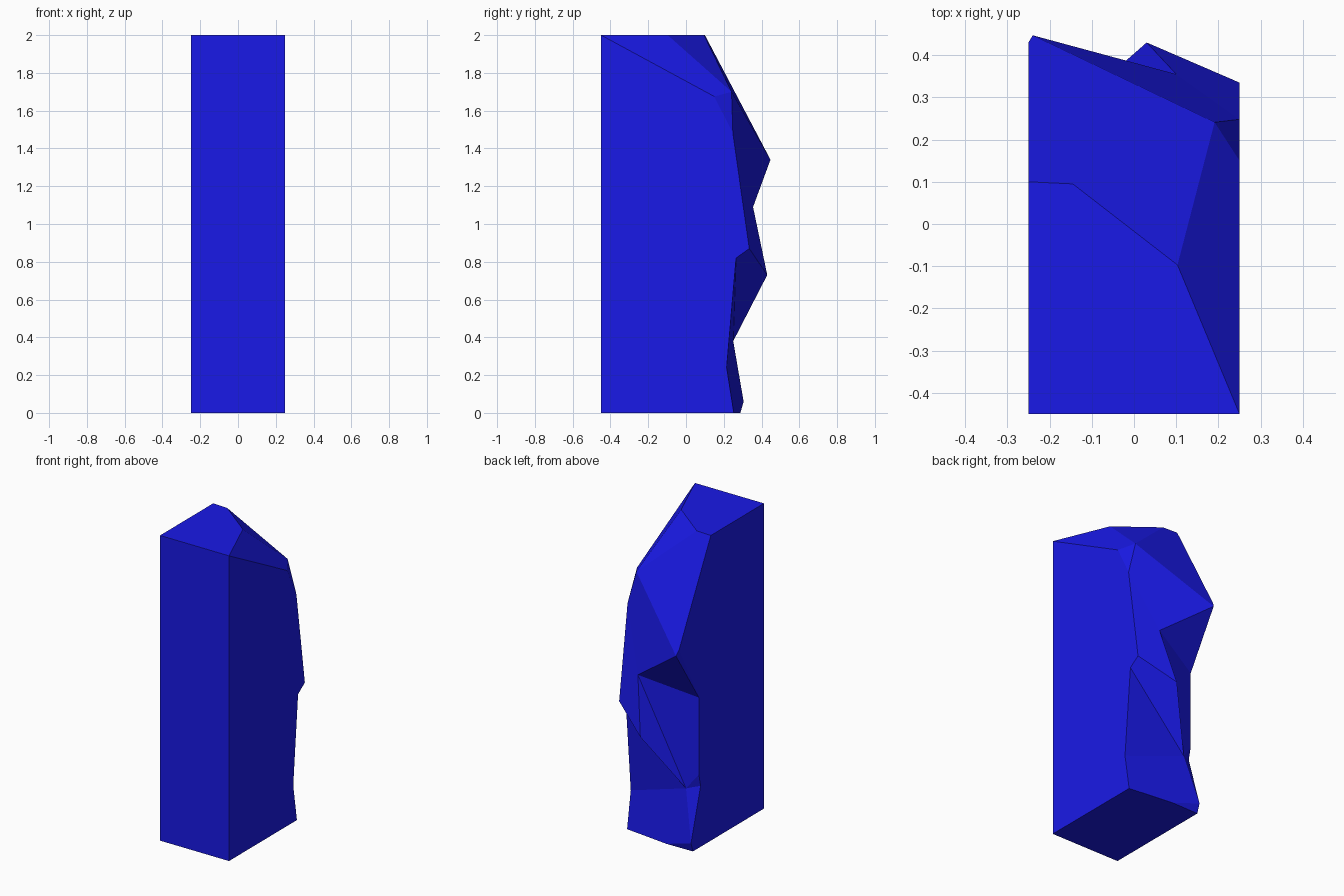
import bpy
import bmesh

cube = bpy.data.objects.get("Cube")
if cube:
    bpy.data.objects.remove(cube, do_unlink=True)

blue = bpy.data.materials.new("vivid blue")
blue.use_nodes = True
colour = (0.01, 0.01, 0.8, 1)
blue.diffuse_color = colour
blue.node_tree.nodes["Principled BSDF"].inputs["Base Color"].default_value = colour

HALF = 0.25

# Side outlines as (y, z), from the front foot round the back to the front top
left_outline = [(-.45, 0), (.253, 0), (.215, .24), (.265, .82),
                (.335, .87), (.248, 1.48), (.15, 1.675), (-.45, 2)]
right_outline = [(-.45, 0), (.285, 0), (.305, .06), (.206, .4), (.224, .48),
                 (.224, .985), (.43, 1.373), (.1, 2), (-.45, 2)]

# Corners of the broken rock between the two sides
rock_corners = {
    "crown": (.103, -.097, 2), "crest": (-.145, .095, 2), "shoulder": (.191, .241, 1.7),
    "brow": (-.24, .447, 1.34), "hollow": (.1, .355, 1.09), "bulge": (.03, .43, .73),
    "waist": (-.175, .25, .38), "heel": (-.06, .288, 0),
}

bm = bmesh.new()
corner = {name: bm.verts.new(co) for name, co in rock_corners.items()}
for side, x, outline in (("L", HALF, left_outline), ("R", -HALF, right_outline)):
    for i, (y, z) in enumerate(outline):
        corner[f"{side}{i}"] = bm.verts.new((x, y, z))


def facet(names):
    bm.faces.new([corner[n] for n in names.split()])


# Flat dressed sides, front, base and top
facet(" ".join(f"L{i}" for i in range(len(left_outline))))
facet(" ".join(f"R{i}" for i in range(len(right_outline))))
facet("L0 L7 R8 R0")
facet("L0 L1 heel R1 R0")
facet("L7 crown crest R7 R8")

# Rough back: sloping top, overhang, bulge, waist and foot
for names in (
    "L7 L6 shoulder crown", "L6 L5 shoulder", "crown shoulder crest",
    "crest shoulder brow R6 R7", "R6 brow R5",
    "brow hollow R5", "shoulder hollow brow", "shoulder L5 hollow", "L5 L4 hollow",
    "L4 bulge hollow", "L4 L3 waist bulge", "hollow bulge waist",
    "hollow waist R4 R5", "waist R3 R4", "L3 L2 waist",
    "waist R2 R3", "L1 L2 waist R2 heel", "heel R2 R1",
):
    facet(names)

bmesh.ops.recalc_face_normals(bm, faces=bm.faces[:])
mesh = bpy.data.meshes.new("rock_pillar")
bm.to_mesh(mesh)
bm.free()
mesh.materials.append(blue)
pillar = bpy.data.objects.new("rock_pillar", mesh)
bpy.context.collection.objects.link(pillar)
